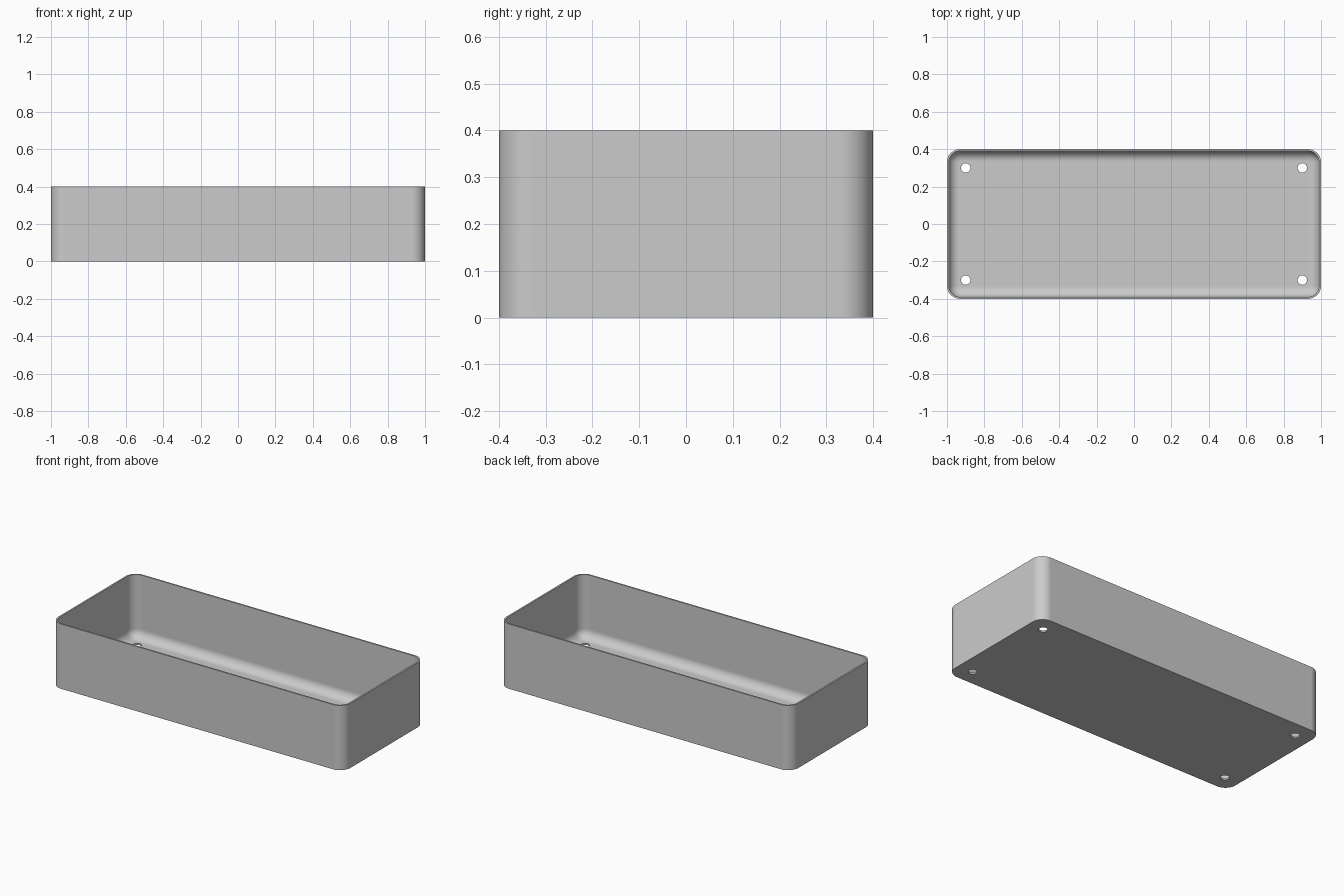
import bpy, bmesh
from math import radians, cos, sin, pi

if "Cube" in bpy.data.objects:
    bpy.data.objects.remove(bpy.data.objects["Cube"], do_unlink=True)

HALF_X, HALF_Y, HEIGHT = 1.0, 0.4, 0.4
CORNER, WALL, FILLET = 0.07, 0.01, 0.055
STEPS = 12

grey = bpy.data.materials.new("plain grey")
grey.use_nodes = True
grey.diffuse_color = (0.6, 0.6, 0.6, 1)
grey.node_tree.nodes["Principled BSDF"].inputs["Base Color"].default_value = (0.6, 0.6, 0.6, 1)


def ring(bm, inset, z):
    """Rounded rectangle of vertices, offset inward from the outer wall."""
    r = CORNER - inset
    verts = []
    for quarter, (sx, sy) in enumerate([(1, 1), (-1, 1), (-1, -1), (1, -1)]):
        for i in range(STEPS + 1):
            a = (quarter + i / STEPS) * pi / 2
            verts.append(bm.verts.new((sx * (HALF_X - CORNER) + r * cos(a),
                                       sy * (HALF_Y - CORNER) + r * sin(a), z)))
    return verts


# Tray shell: outer wall, rim, inner wall, then the fillet down to the floor
bm = bmesh.new()
profile = [(0, 0), (0, HEIGHT), (WALL, HEIGHT)]
for i in range(STEPS + 1):
    a = i / STEPS * pi / 2
    profile.append((WALL + FILLET * (1 - cos(a)), WALL + FILLET * (1 - sin(a))))
rings = [ring(bm, inset, z) for inset, z in profile]
for low, high in zip(rings, rings[1:]):
    for i in range(len(low)):
        j = (i + 1) % len(low)
        bm.faces.new((low[i], low[j], high[j], high[i]))
bm.faces.new(rings[0][::-1])
bm.faces.new(rings[-1])
bmesh.ops.recalc_face_normals(bm, faces=bm.faces)
mesh = bpy.data.meshes.new("tray")
bm.to_mesh(mesh)
bm.free()
tray = bpy.data.objects.new("tray", mesh)
bpy.context.collection.objects.link(tray)
mesh.materials.append(grey)

# Four round holes through the floor
for sx in (-1, 1):
    for sy in (-1, 1):
        bpy.ops.mesh.primitive_cylinder_add(vertices=32, radius=0.025, depth=0.1,
                                            location=(sx * 0.9, sy * 0.3, 0))
        cutter = bpy.context.object
        cutter.name = "hole_cutter"
        cutter.hide_render = True
        cutter.data.materials.append(grey)
        bpy.ops.object.select_all(action="DESELECT")
        tray.select_set(True)
        bpy.context.view_layer.objects.active = tray
        cut = tray.modifiers.new("hole", "BOOLEAN")
        cut.operation = "DIFFERENCE"
        cut.solver = "EXACT"
        cut.object = cutter
        bpy.ops.object.modifier_apply(modifier=cut.name)
        bpy.data.objects.remove(cutter, do_unlink=True)

# Smooth corners and fillet, crisp rim and base
bpy.ops.object.shade_smooth_by_angle(angle=radians(30))
weighted = tray.modifiers.new("flat_panels", "WEIGHTED_NORMAL")
weighted.keep_sharp = True
